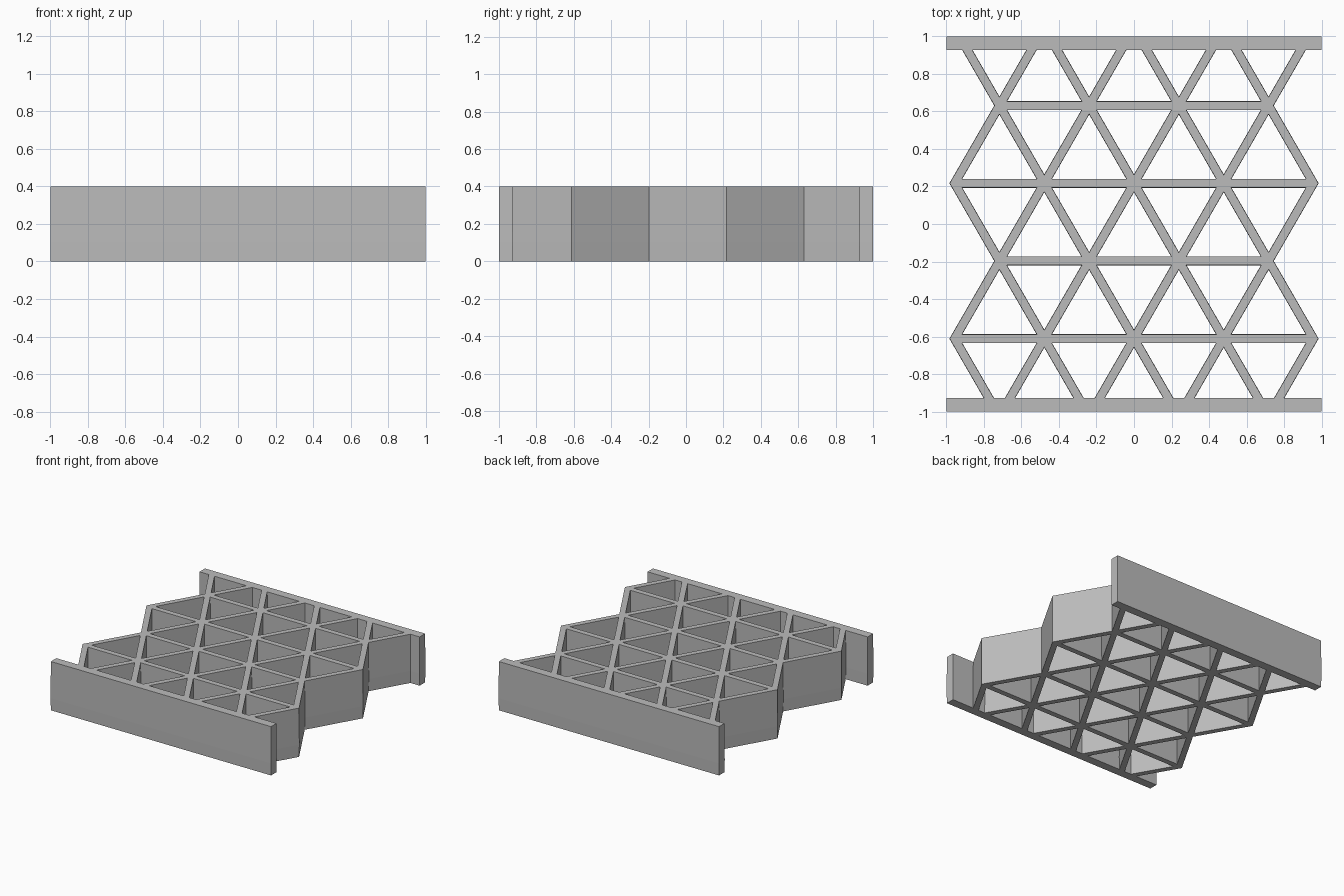
import bpy, bmesh
from mathutils import Vector

cube = bpy.data.objects.get("Cube")
if cube:
    bpy.data.objects.remove(cube, do_unlink=True)

PITCH = 0.478            # distance between lattice nodes
STEP = PITCH * 0.75 ** 0.5
HALF = 0.024             # half the rib thickness
BAR = 0.926              # inner face of the end bars
LIMIT = BAR + HALF
HEIGHT, SEAM, DRAFT = 0.4, 0.1, 0.0015

mat = bpy.data.materials.new("plain grey")
mat.use_nodes = True
grey = (0.5, 0.5, 0.5, 1)
mat.diffuse_color = grey
mat.node_tree.nodes["Principled BSDF"].inputs["Base Color"].default_value = grey


def offset(poly, d):
    """Move every side of a counter-clockwise polygon outward by d."""
    out = []
    for i, p in enumerate(poly):
        a = (p - poly[i - 1]).normalized()
        b = (poly[(i + 1) % len(poly)] - p).normalized()
        na, nb = Vector((a.y, -a.x)), Vector((b.y, -b.x))
        out.append(p + (na + nb) * d / (1 + na.dot(nb)))
    return out


def clip(poly, sign):
    """Cut off the part of a polygon that lies beyond an end bar."""
    out = []
    for i, p in enumerate(poly):
        q = poly[(i + 1) % len(poly)]
        p_in, q_in = p.y * sign <= LIMIT, q.y * sign <= LIMIT
        if p_in:
            out.append(p)
        if p_in != q_in:
            out.append(p.lerp(q, (sign * LIMIT - p.y) / (q.y - p.y)))
    return out


def ccw(poly):
    area = sum(p.cross(poly[(i + 1) % len(poly)]) for i, p in enumerate(poly))
    return poly if area > 0 else poly[::-1]


# Lattice nodes: rows of four and five in turn
rows = []
for j in range(6):
    n = 4 + j % 2
    y = 0.01 + (j - 2.5) * STEP
    rows.append([Vector(((i - (n - 1) / 2) * PITCH, y)) for i in range(n)])

# Triangular openings between neighbouring rows
holes = []
for low, high in zip(rows, rows[1:]):
    small, big = sorted((low, high), key=len)
    cells = [[big[i], big[i + 1], small[i]] for i in range(4)]
    cells += [[small[i], small[i + 1], big[i + 1]] for i in range(3)]
    holes += [ccw(clip(clip(c, 1), -1)) for c in cells]

# Outer centre line: end bars joined by zigzag sides
ends = [row[-1] for row in rows]
ends[0] = ends[0].lerp(ends[1], (-LIMIT - ends[0].y) / STEP)
ends[5] = ends[5].lerp(ends[4], (ends[5].y - LIMIT) / STEP)
edge = 1 - HALF
right = ([Vector((edge, -edge)), Vector((edge, -LIMIT))] + ends
         + [Vector((edge, LIMIT)), Vector((edge, edge))])
outline = right + [Vector((-p.x, p.y)) for p in reversed(right)]

# Walls with a faint parting seam, then flat caps
bm = bmesh.new()
caps = {0: [], HEIGHT: []}
for poly, sign in [(outline, 1)] + [(h, -1) for h in holes]:
    rings = []
    for z, d in ((0, DRAFT), (SEAM, 0), (HEIGHT, DRAFT)):
        pts = offset(poly, sign * (HALF - d))
        rings.append([bm.verts.new((p.x, p.y, z)) for p in pts])
    for lower, upper in zip(rings, rings[1:]):
        for i in range(len(lower)):
            bm.faces.new((lower[i - 1], lower[i], upper[i], upper[i - 1]))
    for z, ring in ((0, rings[0]), (HEIGHT, rings[-1])):
        caps[z] += [bm.edges.get((ring[i - 1], ring[i])) for i in range(len(ring))]
for z, edges in caps.items():
    bmesh.ops.triangle_fill(bm, edges=edges, use_beauty=True,
                            normal=(0, 0, 1 if z else -1))
bmesh.ops.recalc_face_normals(bm, faces=bm.faces)

mesh = bpy.data.meshes.new("lattice_panel")
bm.to_mesh(mesh)
bm.free()
mesh.materials.append(mat)
panel = bpy.data.objects.new("lattice_panel", mesh)
bpy.context.collection.objects.link(panel)
